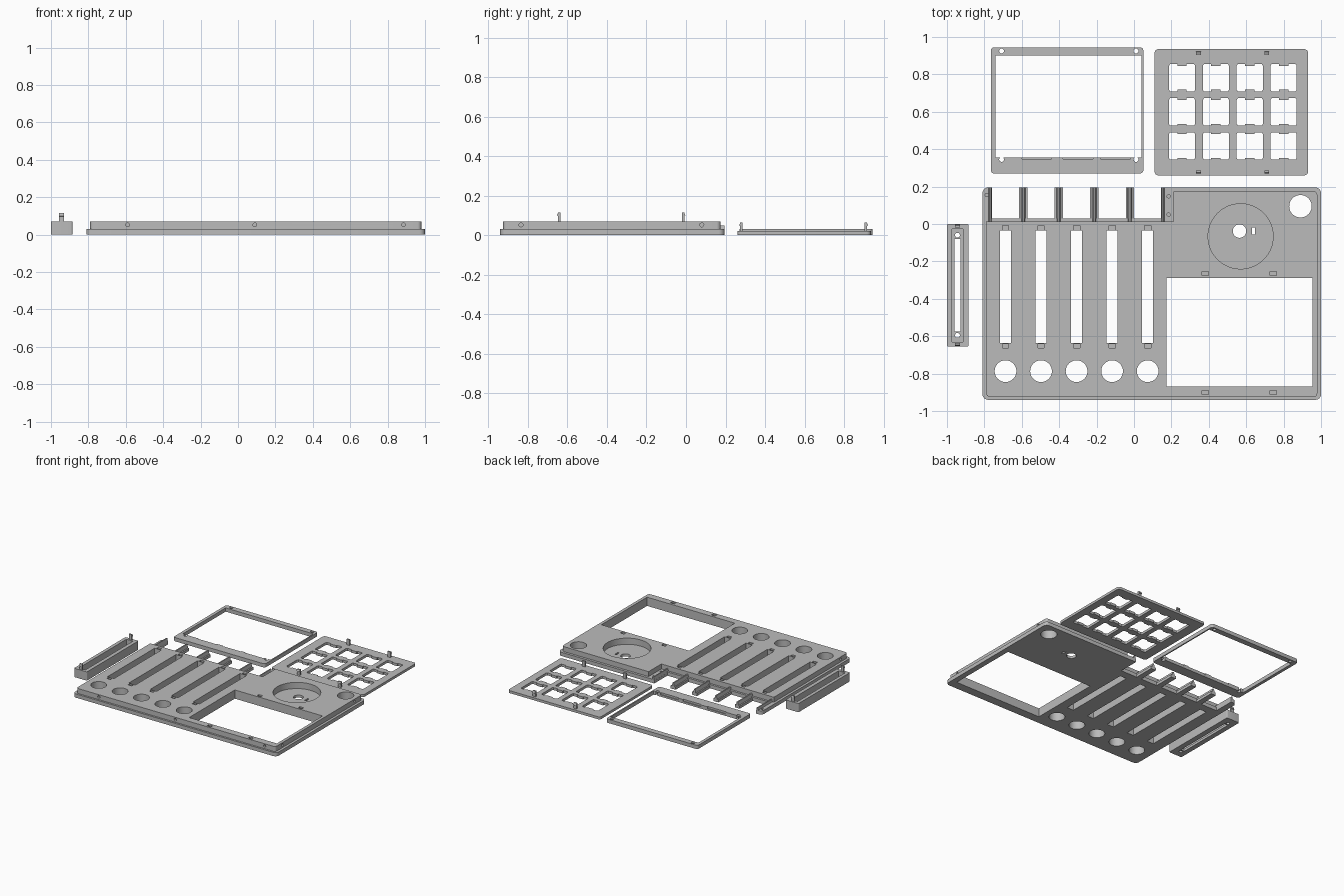
import bpy, bmesh, math
from mathutils import Matrix, Vector

cube = bpy.data.objects.get("Cube")
if cube:
    bpy.data.objects.remove(cube)

grey = bpy.data.materials.new("plain grey")
grey.use_nodes = True
COLOUR = (0.5, 0.5, 0.5, 1)
grey.diffuse_color = COLOUR
grey.node_tree.nodes["Principled BSDF"].inputs["Base Color"].default_value = COLOUR


def box(bm, x0, x1, y0, y1, z0, z1):
    size = Matrix.Diagonal((x1 - x0, y1 - y0, z1 - z0, 1))
    mid = Matrix.Translation(((x0 + x1) / 2, (y0 + y1) / 2, (z0 + z1) / 2))
    bmesh.ops.create_cube(bm, size=1, matrix=mid @ size)


def block(bm, x, y, w, d, z0, z1):
    box(bm, x - w / 2, x + w / 2, y - d / 2, y + d / 2, z0, z1)


def drum(bm, x, y, r, z0, z1, axis="Z", n=48):
    """Cylinder; for sideways axes z0 is its height and z1 its length."""
    if axis == "Z":
        m, depth = Matrix.Translation((x, y, (z0 + z1) / 2)), z1 - z0
    else:
        m = Matrix.Translation((x, y, z0)) @ Matrix.Rotation(math.pi / 2, 4, axis)
        depth = z1
    bmesh.ops.create_cone(bm, cap_ends=True, segments=n, radius1=r, radius2=r,
                          depth=depth, matrix=m)


def prism(bm, points, z0, z1, r=0.0, corners=()):
    """Extruded outline, with the listed corners rounded."""
    vs = [bm.verts.new((x, y, z0)) for x, y in points]
    face = bm.faces.new(vs)
    top = bmesh.ops.extrude_face_region(bm, geom=[face])["geom"]
    moved = [v for v in top if isinstance(v, bmesh.types.BMVert)]
    bmesh.ops.translate(bm, verts=moved, vec=(0, 0, z1 - z0))
    if corners:
        edges = [e for i in corners for e in vs[i].link_edges
                 if abs(e.verts[0].co.z - e.verts[1].co.z) > 1e-5]
        bmesh.ops.bevel(bm, geom=edges, offset=r, segments=6, profile=0.5, affect="EDGES")
    bmesh.ops.recalc_face_normals(bm, faces=bm.faces)


def rounded(bm, x0, x1, y0, y1, z0, z1, r):
    prism(bm, [(x0, y0), (x1, y0), (x1, y1), (x0, y1)], z0, z1, r, range(4))


def make(name, bm):
    mesh = bpy.data.meshes.new(name)
    bm.to_mesh(mesh)
    bm.free()
    ob = bpy.data.objects.new(name, mesh)
    bpy.context.collection.objects.link(ob)
    mesh.materials.append(grey)
    return ob


def combine(ob, bm, operation):
    tool = make("tool", bm)
    tool.hide_render = True
    mod = ob.modifiers.new("cut", "BOOLEAN")
    mod.operation, mod.object, mod.solver = operation, tool, "EXACT"
    mod.use_self = True
    bpy.context.view_layer.update()
    graph = bpy.context.evaluated_depsgraph_get()
    mesh = bpy.data.meshes.new_from_object(ob.evaluated_get(graph))
    ob.modifiers.clear()
    ob.data = mesh
    mesh.name = ob.name
    bpy.data.objects.remove(tool)


def clip(name, x, y, z0, z1, out):
    """Snap hook whose barb points along y in direction out."""
    bm = bmesh.new()
    h = z1 - z0
    side = [(-0.006, 0), (0.006, 0), (0.006, h * .6), (0.011, h * .68),
            (0.005, h), (-0.006, h)]
    vs = [bm.verts.new((x - 0.013, y + a * out, z0 + b)) for a, b in side]
    f = bm.faces.new(vs)
    g = bmesh.ops.extrude_face_region(bm, geom=[f])["geom"]
    bmesh.ops.translate(bm, verts=[v for v in g if isinstance(v, bmesh.types.BMVert)],
                        vec=(0.026, 0, 0))
    bmesh.ops.recalc_face_normals(bm, faces=bm.faces)
    make(name, bm)


# Main panel: flange with an open bay at the back, and a raised body
bm = bmesh.new()
prism(bm, [(-.81, -.94), (1, -.94), (1, .195), (.16, .195), (.16, .03), (-.77, .03),
           (-.77, .195), (-.81, .195)], 0, .03, .03, (0, 1, 2, 7))
panel = make("main_panel", bm)
bm = bmesh.new()
prism(bm, [(-.79, -.925), (.98, -.925), (.98, .175), (.21, .175), (.21, .013),
           (-.79, .013)], .01, .07, .02, (0, 1, 2))
combine(panel, bm, "UNION")

# Panel openings: slider slots, knob holes, screen window, joystick well
bm = bmesh.new()
sliders = [-.687 + .19 * i for i in range(5)]
for x in sliders:
    box(bm, x - .029, x + .029, -.635, -.035, -.1, .2)
    drum(bm, x, -.787, .058, -.1, .2)
    for y in (-.02, -.652):
        block(bm, x, y, .034, .022, .035, .2)
box(bm, .175, .955, -.87, -.29, -.1, .2)
for x in (.38, .745):
    for y in (-.265, -.9):
        block(bm, x, y, .034, .022, .035, .2)
drum(bm, .89, .095, .06, -.1, .2)
drum(bm, .57, -.066, .174, .02, .2, n=64)
combine(panel, bm, "DIFFERENCE")
bm = bmesh.new()
drum(bm, .564, -.038, .036, -.1, .1)
block(bm, .639, -.037, .014, .038, -.1, .1)
for x, y in ((-.787, .155), (.185, .148), (.185, .05)):
    drum(bm, x, y, .009, .012, .1, n=16)
for x in (-.59, .09, .885):
    drum(bm, x, -.925, .01, .052, .03, "X", 16)
for y in (-.835, .08):
    for x in (-.79, .98):
        drum(bm, x, y, .01, .052, .03, "Y", 16)
combine(panel, bm, "DIFFERENCE")

# Ribs dividing the back bay
for i, x in enumerate([-.769, -.592, -.402, -.212, -.022, .155]):
    bm = bmesh.new()
    half = .01 if i in (0, 5) else .022
    box(bm, x - half, x + half, .025, .195, 0, .022)
    ridge = min(half, .012)
    base = len(bm.verts)
    box(bm, x - ridge, x + ridge, .01, .195, .02, .05)
    bm.verts.ensure_lookup_table()
    for v in bm.verts[base:]:
        if v.co.z > .04:
            v.co.x = x + (v.co.x - x) * .4
    make(f"bay_rib_{i + 1}", bm)

# Screen frame
bm = bmesh.new()
rounded(bm, -.765, .05, .27, .945, 0, .03, .018)
frame = make("screen_frame", bm)
bm = bmesh.new()
box(bm, -.74, .04, .355, .9, -.1, .2)
for x in (-.52, -.3, -.1):
    box(bm, x - .08, x + .08, .348, .37, .015, .2)
for x in (-.708, .011):
    for y in (.345, .925):
        drum(bm, x, y, .013, -.1, .2, n=20)
combine(frame, bm, "DIFFERENCE")

# Keypad plate with notched key openings
bm = bmesh.new()
rounded(bm, .11, .93, .26, .935, 0, .02, .02)
keypad = make("keypad_plate", bm)
bm = bmesh.new()
for i in range(4):
    for j in range(3):
        x, y = .257 + .181 * i, .417 + .1825 * j
        a, b, c, d = .07, .073, .064, .025
        outline = [(a, -c), (a, c), (c, b), (d, b), (d, c), (-d, c), (-d, b), (-c, b),
                   (-a, c), (-a, -c), (-c, -b), (-d, -b), (-d, -c), (d, -c), (d, -b),
                   (c, -b)]
        prism(bm, [(x + u, y + v) for u, v in outline], -.1, .2)
combine(keypad, bm, "DIFFERENCE")
for i, x in enumerate((.345, .71)):
    clip(f"keypad_back_clip_{i + 1}", x, .91, .018, .065, 1)
    clip(f"keypad_front_clip_{i + 1}", x, .28, .018, .065, -1)

# Slider housing
bm = bmesh.new()
rounded(bm, -1, -.885, -.655, 0, 0, .07, .008)
housing = make("slider_housing", bm)
bm = bmesh.new()
box(bm, -.973, -.915, -.63, -.027, .02, .2)
combine(housing, bm, "DIFFERENCE")
bm = bmesh.new()
box(bm, -.96, -.928, -.575, -.08, -.1, .1)
for y in (-.06, -.595):
    drum(bm, -.944, y, .013, -.1, .1, n=20)
combine(housing, bm, "DIFFERENCE")
clip("slider_back_clip", -.944, -.014, .068, .115, 1)
clip("slider_front_clip", -.944, -.642, .068, .115, -1)

# Smooth the round walls and keep the flat faces crisp
bpy.ops.object.select_all(action="DESELECT")
for ob in (panel, frame, keypad, housing):
    ob.select_set(True)
bpy.context.view_layer.objects.active = panel
bpy.ops.object.shade_smooth_by_angle(angle=math.radians(30))
